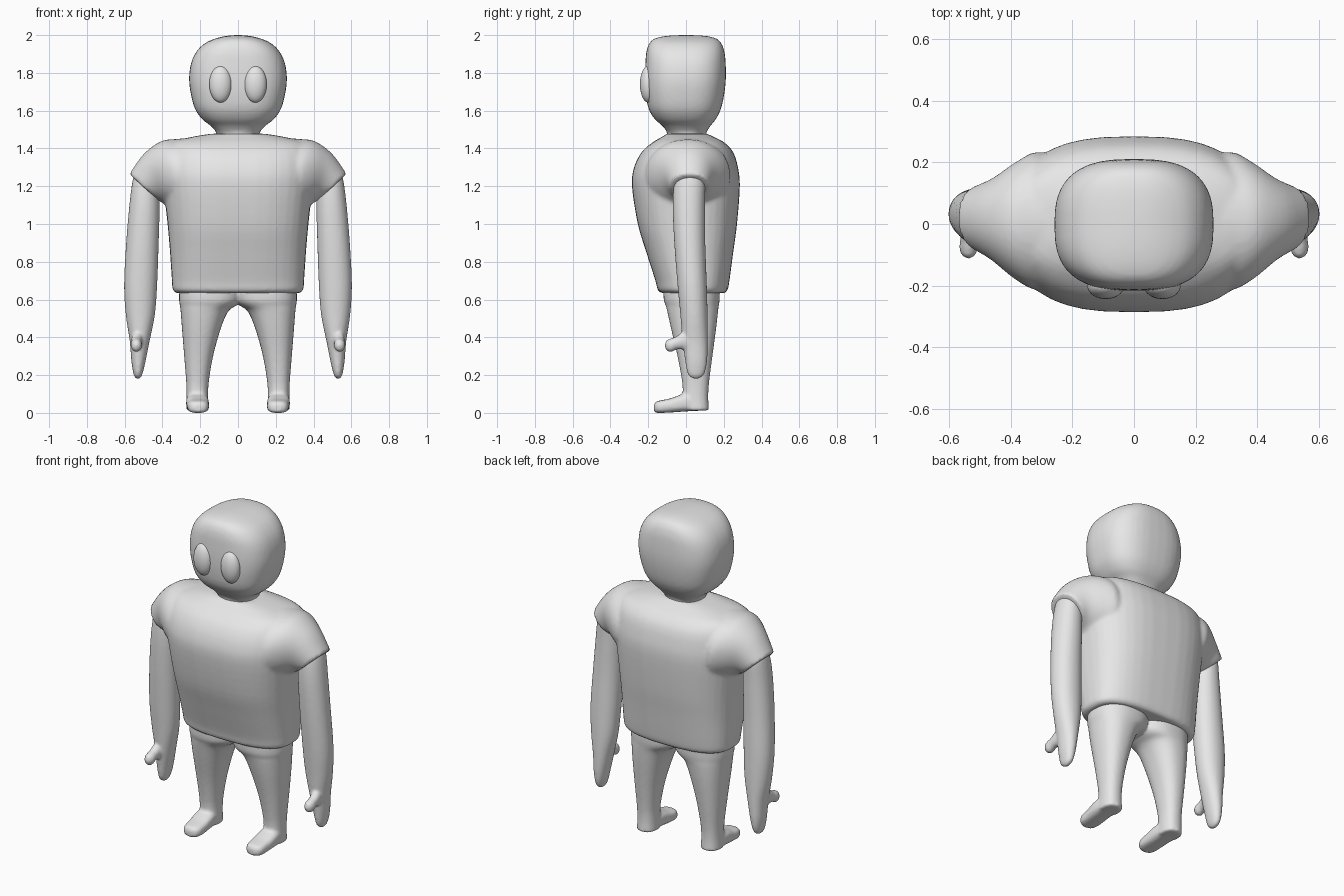
import bpy, bmesh, math
from mathutils import Vector, Matrix

if "Cube" in bpy.data.objects:
    bpy.data.objects.remove(bpy.data.objects["Cube"])

grey = bpy.data.materials.new("plain grey")
grey.diffuse_color = (0.8, 0.8, 0.8, 1)
grey.use_nodes = True
grey.node_tree.nodes["Principled BSDF"].inputs["Base Color"].default_value = grey.diffuse_color


def flat(x0, x1, y0, y1, z):
    """Horizontal cross-section: centre and two half axes."""
    return (Vector(((x0 + x1) / 2, (y0 + y1) / 2, z)),
            Vector(((x1 - x0) / 2, 0, 0)), Vector((0, (y1 - y0) / 2, 0)))


def upright(x0, x1, z0, z1, y):
    """Cross-section facing the front."""
    return (Vector(((x0 + x1) / 2, y, (z0 + z1) / 2)),
            Vector(((x1 - x0) / 2, 0, 0)), Vector((0, 0, (z1 - z0) / 2)))


def tilted(xa, za, xb, zb, y, ry):
    """Cross-section spanning a lower and an upper point."""
    a, b = Vector((xa, y, za)), Vector((xb, y, zb))
    return ((a + b) / 2, (b - a) / 2, Vector((0, ry, 0)))


def spline(p, q, r, s, t):
    return 0.5 * (2 * q + (r - p) * t + (2 * p - 5 * q + 4 * r - s) * t * t
                  + (3 * q - p - 3 * r + s) * t ** 3)


def loft(bm, rings, power=2.0, side=1, steps=4, n=40):
    """Skin smoothly interpolated superellipse rings and cap both ends."""
    dense = []
    last = len(rings) - 1
    for i in range(last):
        p, q, r, s = (rings[max(i - 1, 0)], rings[i], rings[i + 1],
                      rings[min(i + 2, last)])
        for k in range(steps):
            dense.append([spline(p[j], q[j], r[j], s[j], k / steps) for j in range(3)])
    dense.append(rings[-1])
    loops = []
    for c, u, v in dense:
        loop = []
        for k in range(n):
            a = 2 * math.pi * k / n
            ca, sa = math.cos(a), math.sin(a)
            co = (c + u * math.copysign(abs(ca) ** (2 / power), ca)
                  + v * math.copysign(abs(sa) ** (2 / power), sa))
            loop.append(bm.verts.new((co.x * side, co.y, co.z)))
        loops.append(loop)
    for a, b in zip(loops, loops[1:]):
        for k in range(n):
            m = (k + 1) % n
            bm.faces.new((a[k], a[m], b[m], b[k]))
    bm.faces.new(loops[0])
    bm.faces.new(loops[-1])


def finish(bm, name, voxel=0, smooth=4):
    """Turn a bmesh into an object, optionally fusing overlapping pieces."""
    bmesh.ops.recalc_face_normals(bm, faces=bm.faces)
    me = bpy.data.meshes.new(name)
    bm.to_mesh(me)
    bm.free()
    me.materials.append(grey)
    ob = bpy.data.objects.new(name, me)
    bpy.context.collection.objects.link(ob)
    me.polygons.foreach_set("use_smooth", [True] * len(me.polygons))
    if voxel:
        mod = ob.modifiers.new("fuse", 'REMESH')
        mod.mode, mod.voxel_size, mod.use_smooth_shade = 'VOXEL', voxel, True
        mod = ob.modifiers.new("soften", 'SMOOTH')
        mod.factor, mod.iterations = 0.5, smooth
    return ob


# Shirt: body plus two flaring sleeves
bm = bmesh.new()
body = [(.635, .325, -.13, .205), (.65, .345, -.15, .22), (.70, .35, -.162, .23),
        (.85, .36, -.21, .25), (1.0, .373, -.255, .27), (1.2, .395, -.286, .285),
        (1.3, .40, -.275, .275), (1.38, .39, -.235, .25), (1.43, .36, -.18, .205),
        (1.46, .25, -.13, .15), (1.478, .14, -.1, .11)]
loft(bm, [flat(-h, h, y0, y1, z) for z, h, y0, y1 in body], 2.7)
sleeve = [(.25, 1.02, .25, 1.455, .01, .20), (.30, 1.06, .33, 1.45, .01, .225),
          (.36, 1.09, .41, 1.437, .01, .19), (.405, 1.115, .50, 1.37, .015, .135),
          (.43, 1.13, .575, 1.265, .02, .105)]
for s in (1, -1):
    loft(bm, [tilted(*r) for r in sleeve], 2.1, s)
finish(bm, "shirt", 0.012, 3)

# Trousers with feet
bm = bmesh.new()
leg = [(-.03, .31, -.12, .18, .68), (-.02, .312, -.118, .178, .60),
       (.005, .308, -.108, .174, .57), (.05, .304, -.1, .17, .54),
       (.09, .297, -.08, .16, .45), (.132, .285, -.045, .14, .3),
       (.155, .274, -.02, .122, .16), (.158, .272, -.018, .118, .08),
       (.156, .274, -.02, .122, .012)]
foot = [(.165, .265, .012, .09, .08), (.156, .274, .008, .10, .0),
        (.154, .274, .005, .092, -.04), (.153, .27, .002, .076, -.085),
        (.155, .267, 0, .067, -.13), (.167, .255, 0, .06, -.158),
        (.19, .232, .008, .045, -.17)]
for s in (1, -1):
    loft(bm, [flat(*r) for r in leg], 2.3, s)
    loft(bm, [upright(*r) for r in foot], 3.0, s)
finish(bm, "trousers_and_feet", 0.01, 4)

# Arms with mitten hands and thumbs
arm = [(.44, .54, -.03, .08, 1.29), (.422, .558, -.06, .1, 1.23),
       (.415, .575, -.07, .1, 1.1), (.42, .592, -.062, .102, .9),
       (.428, .603, -.045, .11, .68), (.44, .594, -.03, .114, .52),
       (.468, .573, -.018, .115, .38), (.488, .565, -.005, .112, .28),
       (.502, .556, .005, .102, .22), (.512, .548, .02, .085, .192),
       (.525, .535, .045, .06, .18)]
thumb = [(.50, .56, .32, .44, .04), (.505, .565, .335, .43, -.015),
         (.51, .565, .335, .405, -.05), (.508, .568, .322, .394, -.08),
         (.518, .558, .332, .384, -.103), (.533, .543, .35, .365, -.112)]
for s, name in ((1, "left_arm"), (-1, "right_arm")):
    bm = bmesh.new()
    loft(bm, [flat(*r) for r in arm], 2.1, s)
    loft(bm, [upright(*r) for r in thumb], 2.0, s)
    finish(bm, name, 0.008, 4)

# Head and neck: rounded box narrowing into the collar
bm = bmesh.new()
neck = [(1.44, .115, -.1, .108), (1.49, .115, -.1, .108)]
loft(bm, [flat(-h, h, y0, y1, z) for z, h, y0, y1 in neck + [(1.52, .13, -.11, .118)]], 2.2)
skull = [(1.485, .112, -.098, .106), (1.52, .145, -.125, .13), (1.555, .19, -.165, .158),
         (1.61, .228, -.198, .185), (1.69, .25, -.213, .203), (1.77, .259, -.217, .211),
         (1.85, .249, -.215, .21), (1.91, .222, -.21, .204), (1.955, .178, -.195, .188),
         (1.982, .12, -.165, .16), (1.996, .06, -.1, .1), (2.0, .01, -.02, .02)]
loft(bm, [flat(-h, h, y0, y1, z) for z, h, y0, y1 in skull], 2.7)
finish(bm, "head", 0.012, 3)

# Eyes: tall bulging ovals
for s, name in ((1, "left_eye"), (-1, "right_eye")):
    bm = bmesh.new()
    place = Matrix.Translation((.092 * s, -.2, 1.74)) @ Matrix.Diagonal((.06, .044, .097, 1))
    bmesh.ops.create_uvsphere(bm, u_segments=32, v_segments=20, radius=1, matrix=place)
    finish(bm, name)
